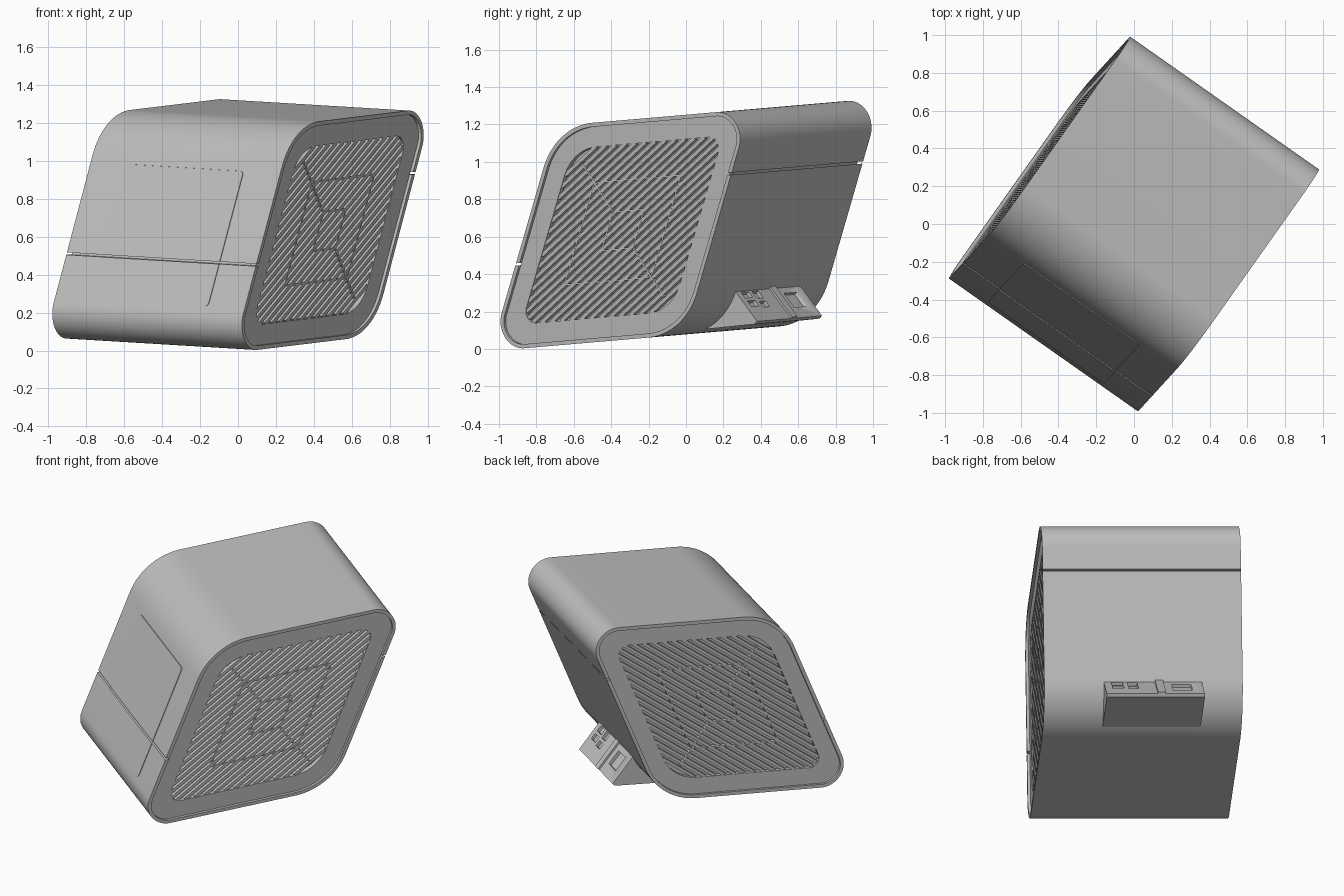
import bpy, bmesh, math
from mathutils import Matrix, Vector

cube = bpy.data.objects.get("Cube")
if cube:
    bpy.data.objects.remove(cube, do_unlink=True)

grey = bpy.data.materials.new("warm_grey")
grey.use_nodes = True
COLOUR = (0.52, 0.52, 0.52, 1)
grey.diffuse_color = COLOUR
grey.node_tree.nodes["Principled BSDF"].inputs["Base Color"].default_value = COLOUR

# The cabinet is a leaning rounded box, turned and tipped slightly
PLACE = (Matrix.Translation((0, 0, 0.665)) @ Matrix.Rotation(math.radians(4.9), 4, 'X')
         @ Matrix.Rotation(math.radians(-35.2), 4, 'Z'))
HALF, W, H, LEAN = 0.612, 0.638, 0.585, 0.47
SLOPE = math.hypot(1, LEAN)
R_TIGHT, R_WIDE = 0.14, 0.38
SEAM_FRONT, SEAM_BACK, GAP = -0.135, 0.25, 0.006


def finish(name, bm):
    bmesh.ops.recalc_face_normals(bm, faces=bm.faces)
    mesh = bpy.data.meshes.new(name)
    bm.to_mesh(mesh)
    bm.free()
    obj = bpy.data.objects.new(name, mesh)
    bpy.context.collection.objects.link(obj)
    mesh.materials.append(grey)
    obj.matrix_world = PLACE
    bpy.ops.object.select_all(action='DESELECT')
    obj.select_set(True)
    bpy.context.view_layer.objects.active = obj
    bpy.ops.object.shade_smooth_by_angle(angle=math.radians(30))
    return obj


def prism(bm, pts, x0, x1):
    """Extrude a (y, z) polygon along x."""
    a = [bm.verts.new((x0, *p)) for p in pts]
    b = [bm.verts.new((x1, *p)) for p in pts]
    bm.faces.new(a)
    bm.faces.new(b[::-1])
    for i in range(len(a)):
        j = (i + 1) % len(a)
        bm.faces.new((a[i], a[j], b[j], b[i]))


def band(bm, outer, inner, x0, x1, closed=True):
    """Solid wall between two matching outlines."""
    rows = [[bm.verts.new((x, *p)) for p in pts]
            for x, pts in ((x0, outer), (x1, outer), (x1, inner), (x0, inner))]
    n = len(outer)
    for i in range(n if closed else n - 1):
        j = (i + 1) % n
        for k in range(4):
            r, s = rows[k], rows[(k + 1) % 4]
            bm.faces.new((r[i], r[j], s[j], s[i]))
    if not closed:
        bm.faces.new([r[0] for r in rows])
        bm.faces.new([r[-1] for r in rows])


def arcs(inset, least=0.01, steps=20):
    """Four corner arcs of the leaning outline, moved inward."""
    tight, wide = (max(r - inset, least) for r in (R_TIGHT, R_WIDE))
    side = math.degrees(math.atan2(1, LEAN)) - 90
    turns = [side - 180, -90, side, 90, side + 180]
    result = []
    for i, (sx, sz) in enumerate(((-1, -1), (1, -1), (1, 1), (-1, 1))):
        r = wide if i % 2 else tight
        z = sz * (H - inset - r)
        y = sx * (W - (inset + r) * SLOPE) + LEAN * z
        arc = []
        for k in range(steps + 1):
            a = math.radians(turns[i] + (turns[i + 1] - turns[i]) * k / steps)
            arc.append((y + r * math.cos(a), z + r * math.sin(a)))
        result.append(arc)
    return result


def outline(inset, least=0.01):
    return sum(arcs(inset, least), [])


def edge_point(side, z, inset):
    return (side * (W - inset * SLOPE) + LEAN * z, z)


# Outer shell in two pieces, parted by a seam on front and back
def half_outline(inset, upper):
    c = arcs(inset)
    g = GAP if upper else -GAP
    front = [edge_point(-1, SEAM_FRONT + g, inset)]
    back = [edge_point(1, SEAM_BACK + g, inset)]
    return back + c[2] + c[3] + front if upper else front + c[0] + c[1] + back


for name, upper in (("lower_shell", False), ("upper_shell", True)):
    bm = bmesh.new()
    band(bm, half_outline(0, upper), half_outline(0.022, upper), -HALF, HALF, False)
    finish(name, bm)

# Inner body whose ends form the floor behind the grilles
bm = bmesh.new()
prism(bm, outline(0.02), -HALF + 0.05, HALF - 0.05)
finish("inner_body", bm)

# End panels, slats and ribs, the same on both ends
GRILLE = outline(0.13, 0.06)
along = Vector((0.842, 0.54)).normalized()
across = Vector((-along.y, along.x))


def slat_span(offset):
    hits = []
    for i, p in enumerate(GRILLE):
        p, q = Vector(p), Vector(GRILLE[i - 1])
        a, b = p.dot(across) - offset, q.dot(across) - offset
        if a * b < 0:
            hits.append(p.lerp(q, a / (a - b)).dot(along))
    return (min(hits), max(hits)) if len(hits) > 1 else None


def bar(bm, t0, t1, n0, n1, x0, x1):
    corners = ((t0, n0), (t1, n0), (t1, n1), (t0, n1))
    prism(bm, [tuple(along * t + across * n) for t, n in corners], x0, x1)


for name, s in (("left", 1), ("right", -1)):
    floor, face = s * (HALF - 0.055), s * (HALF - 0.018)
    bm = bmesh.new()
    band(bm, outline(0.021), GRILLE, floor, face)
    finish(name + "_end_panel", bm)

    bm = bmesh.new()
    for k in range(-16, 17):
        span = slat_span(k * 0.035)
        if span:
            bar(bm, span[0] - 0.005, span[1] + 0.005,
                k * 0.035 - 0.01, k * 0.035 + 0.01, floor, face - s * 0.004)
    finish(name + "_grille_slats", bm)

    bm = bmesh.new()
    for inset in (0.315, 0.48):
        band(bm, outline(inset, 0.012), outline(inset + 0.009), floor, face - s * 0.003)
    for sign in (-1, 1):
        ends = [Vector((-(W - d * SLOPE) + LEAN * (H - d), H - d)) * sign for d in (0.48, 0.21)]
        side = (ends[1] - ends[0]).orthogonal().normalized() * 0.005
        prism(bm, [tuple(p) for p in (ends[0] - side, ends[1] - side,
                                      ends[1] + side, ends[0] + side)],
              floor, face - s * 0.003)
    finish(name + "_grille_ribs", bm)


# Front plate, split by the seam
def plate(name, pts):
    bm = bmesh.new()
    rows = []
    for lift in (-0.003, 0.004):
        rows.append([bm.verts.new((x, *edge_point(-1, z, -lift))) for x, z in pts])
    for row in rows:
        bm.faces.new(row)
    for i in range(len(pts)):
        bm.faces.new((rows[0][i - 1], rows[0][i], rows[1][i], rows[1][i - 1]))
    finish(name, bm)


def plate_corner(sx, z, start, r=0.022):
    cx, cz = sx * (0.377 - r), z - math.copysign(r, z)
    return [(cx + r * math.cos(math.radians(start + a)), cz + r * math.sin(math.radians(start + a)))
            for a in range(0, 91, 15)]


lo, hi = SEAM_FRONT - GAP, SEAM_FRONT + GAP
plate("front_plate_lower", [(-0.377, lo)] + plate_corner(-1, -0.358, 180)
      + plate_corner(1, -0.358, 270) + [(0.377, lo)])
plate("front_plate_upper", [(0.377, hi)] + plate_corner(1, 0.335, 0)
      + plate_corner(-1, 0.335, 90) + [(-0.377, hi)])

# Wedge-shaped connector block low on the back
bm = bmesh.new()
prism(bm, [(0.16, -0.567), (0.565, -0.562), (0.582, -0.548), (0.445, -0.362), (0.36, -0.38)],
      -0.36, 0.245)
block = finish("connector_block", bm)

top = Vector((0.445, -0.362))
down = (Vector((0.582, -0.548)) - top).normalized()
out = Vector((-down.y, down.x))


def on_slope(bm, x0, x1, t0, t1, n0, n1):
    prism(bm, [tuple(top + down * t + out * n)
               for t, n in ((t0, n0), (t1, n0), (t1, n1), (t0, n1))], x0, x1)


# Sockets sunk in the sloping face
bm = bmesh.new()
for x0, x1, t0, t1 in ((0.13, 0.2, 0.03, 0.07), (0.13, 0.2, 0.09, 0.13), (0.04, 0.1, 0.03, 0.08),
                       (0.04, 0.1, 0.1, 0.14), (-0.29, -0.17, 0.06, 0.16)):
    on_slope(bm, x0, x1, t0, t1, -0.02, 0.03)
cutter = finish("socket_cutter", bm)
cutter.hide_render = True
cut = block.modifiers.new("sockets", 'BOOLEAN')
cut.object = cutter
cut.solver = 'EXACT'
bpy.context.view_layer.update()
done = bpy.data.meshes.new_from_object(block.evaluated_get(bpy.context.evaluated_depsgraph_get()))
block.modifiers.clear()
block.data = done
bpy.data.objects.remove(cutter, do_unlink=True)

bm = bmesh.new()
on_slope(bm, -0.12, -0.07, 0, 0.23, -0.005, 0.012)
finish("connector_ridge", bm)
